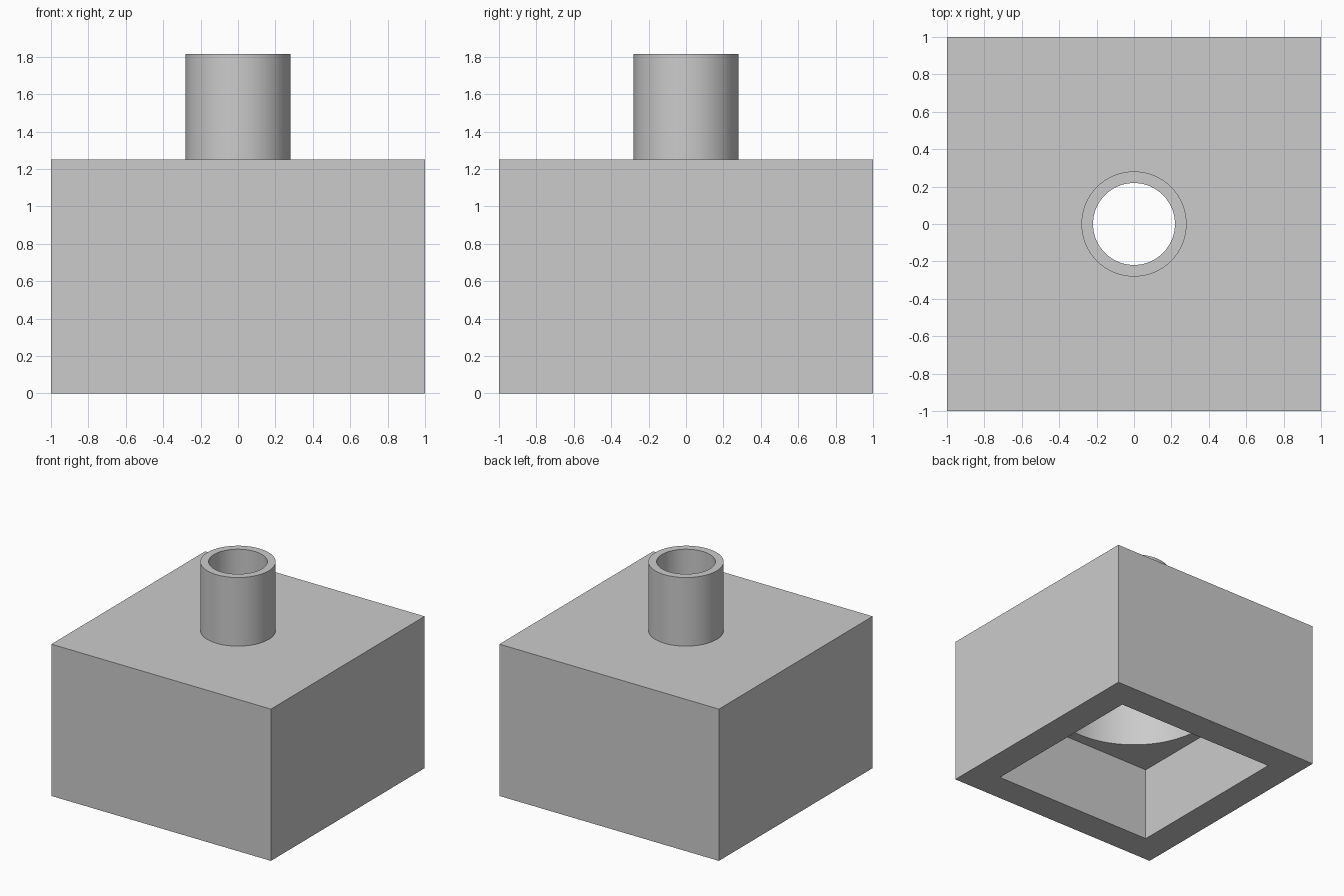
import bpy

if "Cube" in bpy.data.objects:
    bpy.data.objects.remove(bpy.data.objects["Cube"])

SEGMENTS = 96

grey = bpy.data.materials.new("plain grey")
grey.diffuse_color = (0.6, 0.6, 0.6, 1)
grey.use_nodes = True
grey.node_tree.nodes["Principled BSDF"].inputs["Base Color"].default_value = grey.diffuse_color


def box(name, half, z0, z1):
    bpy.ops.mesh.primitive_cube_add(size=1, location=(0, 0, (z0 + z1) / 2))
    ob = bpy.context.object
    ob.name = name
    ob.scale = (2 * half, 2 * half, z1 - z0)
    bpy.ops.object.transform_apply(location=True, scale=True)
    return ob


def cylinder(name, radius, z0, z1):
    bpy.ops.mesh.primitive_cylinder_add(vertices=SEGMENTS, radius=radius, depth=z1 - z0,
                                        location=(0, 0, (z0 + z1) / 2))
    ob = bpy.context.object
    ob.name = name
    bpy.ops.object.transform_apply(location=True)
    return ob


def combine(target, tool, operation):
    mod = target.modifiers.new(operation.lower(), 'BOOLEAN')
    mod.operation = operation
    mod.solver = 'EXACT'
    mod.object = tool
    bpy.context.view_layer.objects.active = target
    bpy.ops.object.modifier_apply(modifier=mod.name)
    bpy.data.objects.remove(tool, do_unlink=True)


# Block with the pipe joined on top
housing = box("housing", 1.0, 0, 1.25)
combine(housing, cylinder("pipe", 0.281, 1.0, 1.815), 'UNION')

# Square pocket, round chamber above it, and bore through the pipe
combine(housing, box("pocket_cutter", 0.75, -0.2, 0.625), 'DIFFERENCE')
combine(housing, cylinder("chamber_cutter", 0.66, 0.5, 1.125), 'DIFFERENCE')
combine(housing, cylinder("bore_cutter", 0.219, 1.0, 2.0), 'DIFFERENCE')

housing.data.materials.clear()
housing.data.materials.append(grey)
bpy.ops.object.select_all(action='DESELECT')
housing.select_set(True)
bpy.context.view_layer.objects.active = housing
bpy.ops.object.shade_smooth_by_angle(angle=0.5)
